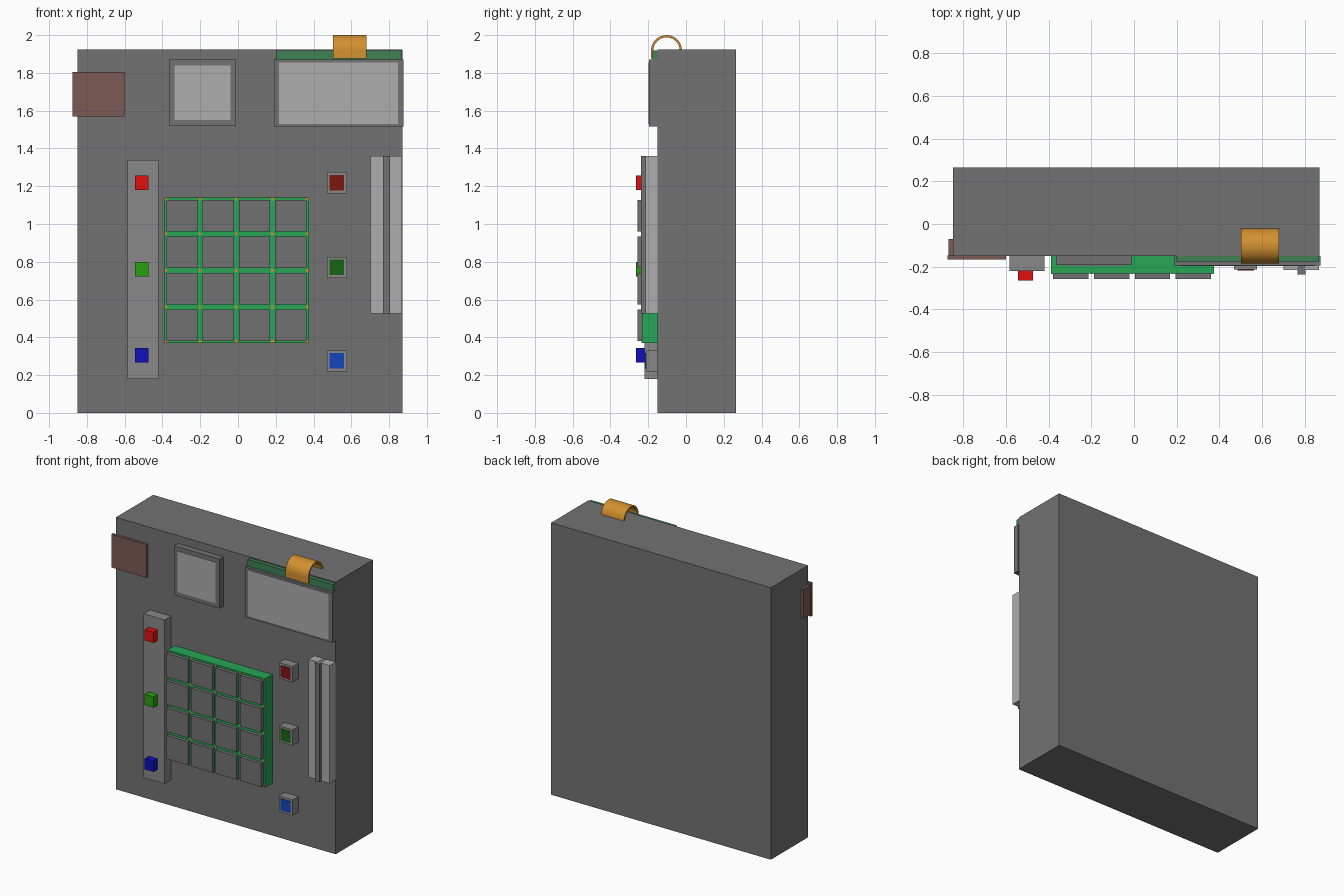
import bpy, bmesh, math

if "Cube" in bpy.data.objects:
    bpy.data.objects.remove(bpy.data.objects["Cube"])

def material(name, rgb):
    m = bpy.data.materials.new(name)
    m.diffuse_color = (*rgb, 1)
    m.use_nodes = True
    m.node_tree.nodes["Principled BSDF"].inputs["Base Color"].default_value = m.diffuse_color
    return m

RED = material("red", (0.75, 0.005, 0.005))
GREEN = material("green", (0.02, 0.35, 0.005))
BLUE = material("blue", (0.005, 0.005, 0.5))
DARK_RED = material("dark_red", (0.2, 0.008, 0.005))
DARK_GREEN = material("dark_green", (0.01, 0.13, 0.008))
CAP_BLUE = material("cap_blue", (0.006, 0.06, 0.5))
BOARD = material("board_green", (0.02, 0.38, 0.09))
BOARD2 = material("display_board_green", (0.05, 0.22, 0.09))
ORANGE = material("orange", (0.65, 0.28, 0.03))
BROWN = material("brown", (0.2, 0.1, 0.09))
LIGHT = material("light_grey", (0.42, 0.42, 0.42))
MID = material("mid_grey", (0.25, 0.25, 0.25))
DARK = material("dark_grey", (0.17, 0.17, 0.17))

def make(name, bm, mat):
    me = bpy.data.meshes.new(name)
    bmesh.ops.recalc_face_normals(bm, faces=bm.faces)
    bm.to_mesh(me)
    bm.free()
    ob = bpy.data.objects.new(name, me)
    bpy.context.collection.objects.link(ob)
    me.materials.append(mat)
    return ob

def box(name, x, y, z, mat=DARK):
    bm = bmesh.new()
    bmesh.ops.create_cube(bm, size=1)
    for v in bm.verts:
        for i, (lo, hi) in enumerate((x, y, z)):
            v.co[i] = lo if v.co[i] < 0 else hi
    return make(name, bm, mat)

FRONT = -0.15

# main case
box("case", (-0.85, 0.87), (FRONT, 0.265), (0, 1.925))

# card reader on the upper left edge
box("reader_plate", (-0.875, -0.6), (-0.167, -0.148), (1.57, 1.805), BROWN)
box("reader_body", (-0.87, -0.62), (-0.15, -0.07), (1.585, 1.79), BROWN)

# square and wide screens: housing with a slightly raised pane
for name, x, z, y, mx, mz in (
        ("square_screen", (-0.365, -0.01), (1.52, 1.87), -0.193, 0.03, 0.03),
        ("wide_screen", (0.19, 0.875), (1.515, 1.87), -0.195, 0.028, 0.015)):
    box(name + "_housing", x, (y, FRONT), z)
    box(name + "_pane", (x[0] + mx, x[1] - mx), (y - 0.003, y + 0.01),
        (z[0] + mz, z[1] - mz), LIGHT)
box("display_board", (0.2, 0.868), (-0.177, -0.14), (1.53, 1.918), BOARD2)

# curved ribbon cable from display to case
cy, cz, r, thick, steps = -0.103, 1.918, 0.082, 0.012, 20
outer = [(cy - r, 1.875)]
inner = [(cy - r + thick, 1.875)]
for i in range(steps + 1):
    a = math.pi * (1 - i / steps)
    outer.append((cy + r * math.cos(a), cz + r * math.sin(a)))
    inner.append((cy + (r - thick) * math.cos(a), cz + (r - thick) * math.sin(a)))
bm = bmesh.new()
rows = [[bm.verts.new((x, *p)) for p in pts] for x in (0.502, 0.68) for pts in (outer, inner)]
a, b, c, d = rows
for i in range(len(a) - 1):
    for p, q in ((a, c), (b, d), (a, b), (c, d)):
        bm.faces.new((p[i], p[i + 1], q[i + 1], q[i]))
for i in (0, -1):
    bm.faces.new((a[i], b[i], d[i], c[i]))
ribbon = make("ribbon_cable", bm, ORANGE)
bpy.context.view_layer.objects.active = ribbon
ribbon.select_set(True)
bpy.ops.object.shade_smooth_by_angle(angle=math.radians(30))

# left light strip with three lamps
box("lamp_strip", (-0.585, -0.42), (-0.22, FRONT), (0.18, 1.34), MID)
for name, z, mat in (("red", 1.218, RED), ("green", 0.76, GREEN), ("blue", 0.305, BLUE)):
    box(name + "_lamp", (-0.545, -0.475), (-0.266, -0.215), (z - 0.038, z + 0.038), mat)

# keypad: board, 4 x 4 keys, contact pads at the gaps
box("keypad_board", (-0.39, 0.375), (-0.233, FRONT), (0.37, 1.14), BOARD)
for i in range(4):
    for j in range(4):
        x, z = -0.296 + 0.1915 * i, 0.464 + 0.1935 * j
        box(f"key_{i}_{j}", (x - 0.083, x + 0.083), (-0.257, -0.23), (z - 0.083, z + 0.083))
for i in range(5):
    for j in range(5):
        x = min(max(-0.392 + 0.1915 * i, -0.382), 0.367)
        z = min(max(0.367 + 0.1935 * j, 0.378), 1.132)
        box(f"pad_{i}_{j}", (x - 0.007, x + 0.007), (-0.235, -0.23), (z - 0.007, z + 0.007), ORANGE)

# right column of three push buttons
for name, z, mat in (("red", 1.218, DARK_RED), ("green", 0.77, DARK_GREEN), ("blue", 0.275, CAP_BLUE)):
    box(name + "_button_base", (0.47, 0.577), (-0.213, FRONT), (z - 0.056, z + 0.056), MID)
    box(name + "_button_cap", (0.485, 0.562), (-0.217, -0.2), (z - 0.041, z + 0.041), mat)

# right edge rail with raised centre ridge
for name, x in (("left", (0.702, 0.768)), ("right", (0.803, 0.869))):
    box(name + "_rail", x, (-0.215, FRONT), (0.525, 1.36), LIGHT)
box("rail_ridge", (0.767, 0.804), (-0.237, FRONT), (0.525, 1.36))
